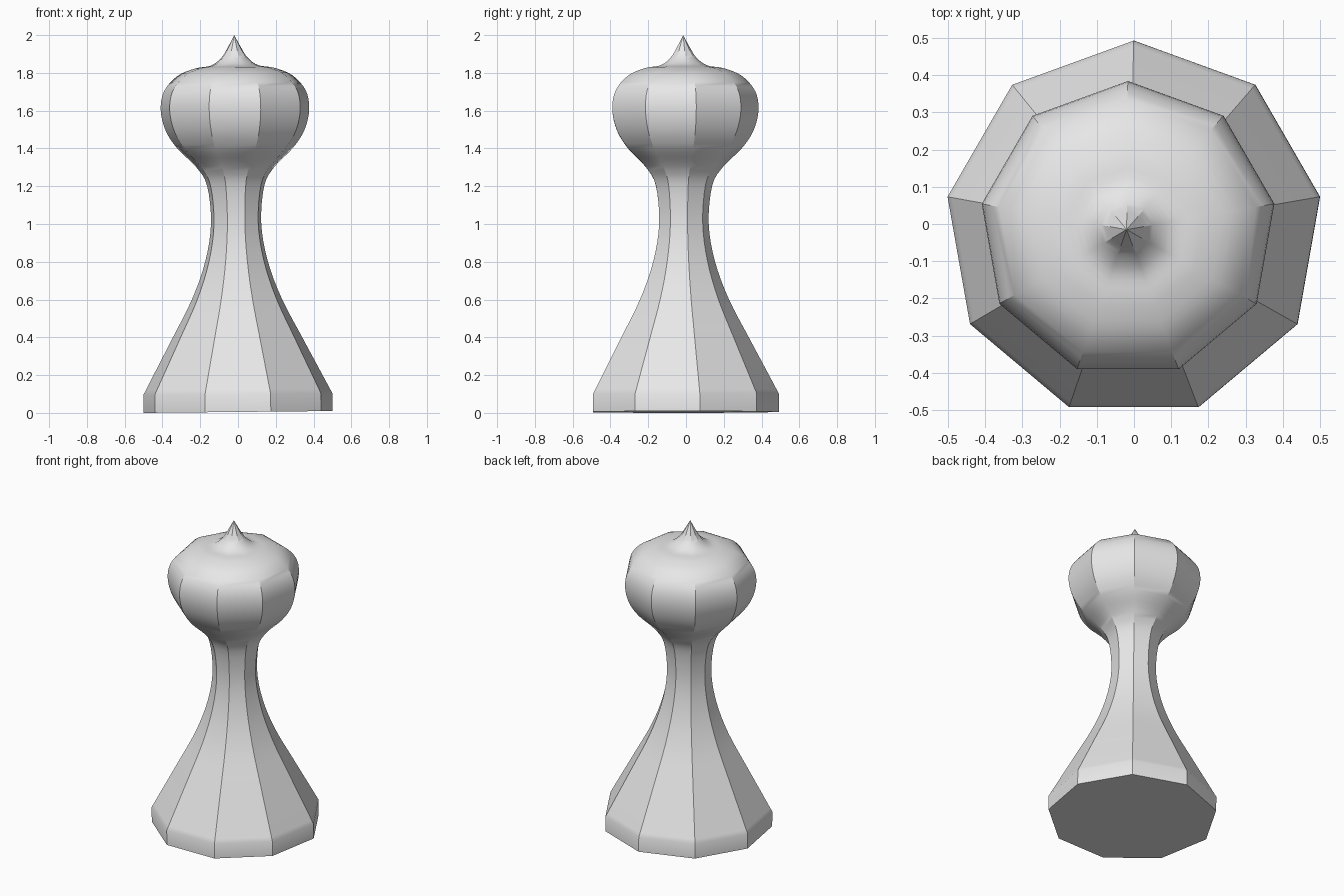
import bpy, bmesh, math
from mathutils import Vector

cube = bpy.data.objects.get("Cube")
if cube:
    bpy.data.objects.remove(cube, do_unlink=True)

SIDES = 9
FLAT = math.cos(math.radians(10))  # half width to corner radius

# Outline as (half width, height), from the foot to the tip
OUTLINE = [(0.5, 0.095), (0.445, 0.2), (0.345, 0.39), (0.237, 0.6), (0.165, 0.8),
           (0.133, 1.0), (0.152, 1.2), (0.21, 1.3), (0.305, 1.395), (0.367, 1.49),
           (0.393, 1.6), (0.375, 1.7), (0.305, 1.78), (0.21, 1.82),
           (0.125, 1.835), (0.07, 1.875), (0.035, 1.93), (0.0, 1.995)]


def smooth_path(points, steps=4):
    """Catmull-Rom curve through the points."""
    p = [Vector(q) for q in points]
    p = [2 * p[0] - p[1]] + p + [2 * p[-1] - p[-2]]
    path = []
    for a, b, c, d in zip(p, p[1:], p[2:], p[3:]):
        for i in range(steps):
            t = i / steps
            path.append(0.5 * (2 * b + (c - a) * t + (2 * a - 5 * b + 4 * c - d) * t * t
                               + (3 * b - a - 3 * c + d) * t ** 3))
    return path + [p[-2]]


# Turned body: nine-sided sweep with a corner towards the back
bm = bmesh.new()
path = [Vector((0.5, 0.0))] + smooth_path(OUTLINE)
verts = [bm.verts.new((0, max(r, 0) / FLAT, z)) for r, z in path]
edges = [bm.edges.new(pair) for pair in zip(verts, verts[1:])]
bmesh.ops.spin(bm, geom=verts + edges, cent=(0, 0, 0), axis=(0, 0, 1),
               angle=math.tau, steps=SIDES)
bmesh.ops.remove_doubles(bm, verts=bm.verts, dist=0.0005)

# Flat underside
rim = [e for e in bm.edges if all(abs(v.co.z) < 0.001 for v in e.verts)]
bmesh.ops.contextual_create(bm, geom=rim)
bmesh.ops.recalc_face_normals(bm, faces=bm.faces)

mesh = bpy.data.meshes.new("turned_pawn")
bm.to_mesh(mesh)
bm.free()
pawn = bpy.data.objects.new("turned_pawn", mesh)
bpy.context.collection.objects.link(pawn)

# Slight lean to the side
pawn.rotation_euler.y = -0.01
pawn.location = (0, -0.015, 0.005)

grey = bpy.data.materials.new("plain_grey")
grey.use_nodes = True
colour = (0.8, 0.8, 0.8, 1)
grey.diffuse_color = colour
grey.node_tree.nodes["Principled BSDF"].inputs["Base Color"].default_value = colour
mesh.materials.append(grey)

bpy.ops.object.select_all(action='DESELECT')
pawn.select_set(True)
bpy.context.view_layer.objects.active = pawn
bpy.ops.object.shade_smooth_by_angle(angle=math.radians(30))
